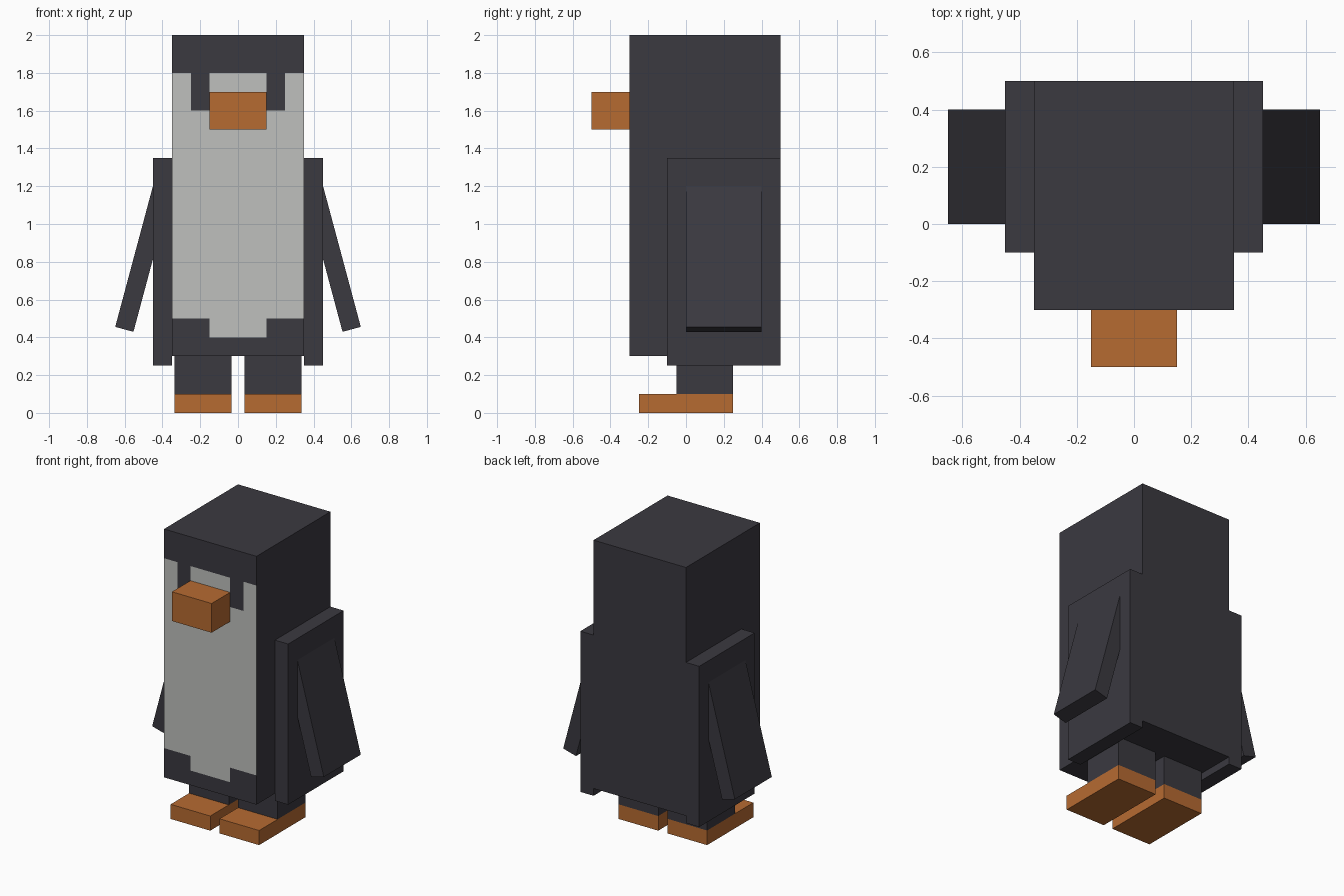
import bpy, bmesh, math
from mathutils import Vector, Matrix

cube = bpy.data.objects.get("Cube")
if cube:
    bpy.data.objects.remove(cube, do_unlink=True)


def material(name, color):
    mat = bpy.data.materials.new(name)
    mat.use_nodes = True
    mat.diffuse_color = (*color, 1)
    mat.node_tree.nodes["Principled BSDF"].inputs["Base Color"].default_value = (*color, 1)
    return mat


charcoal = material("charcoal", (0.043, 0.041, 0.051))
pale = material("pale grey", (0.52, 0.53, 0.51))
orange = material("orange", (0.47, 0.145, 0.031))


def box_mesh(low, high):
    low, high = Vector(low), Vector(high)
    bm = bmesh.new()
    bmesh.ops.create_cube(bm, size=1)
    bmesh.ops.scale(bm, vec=high - low, verts=bm.verts)
    bmesh.ops.translate(bm, vec=(low + high) / 2, verts=bm.verts)
    return bm


def finish(name, bm, *mats):
    mesh = bpy.data.meshes.new(name)
    bm.to_mesh(mesh)
    bm.free()
    for mat in mats:
        mesh.materials.append(mat)
    obj = bpy.data.objects.new(name, mesh)
    bpy.context.collection.objects.link(obj)
    return obj


def box(name, low, high, mat):
    return finish(name, box_mesh(low, high), mat)


def is_pale(x, z):
    """Belly and face patch, with eye columns and a stepped lower edge."""
    if 0.15 < x < 0.25 and z > 1.6:
        return False
    return (0.4 if x < 0.15 else 0.5) < z < 1.8


# Body, with the front cut into cells for the belly and face pattern
bm = box_mesh((-0.35, -0.3, 0.3), (0.35, 0.5, 2))
cuts = [((x, 0, 0), (1, 0, 0)) for x in (-0.25, -0.15, 0.15, 0.25)]
cuts += [((0, 0, z), (0, 0, 1)) for z in (0.4, 0.5, 1.6, 1.8)]
for point, normal in cuts:
    bmesh.ops.bisect_plane(bm, geom=bm.verts[:] + bm.edges[:] + bm.faces[:],
                           plane_co=point, plane_no=normal)
bm.normal_update()
for face in bm.faces:
    center = face.calc_center_median()
    face.material_index = int(face.normal.y < -0.9 and is_pale(abs(center.x), center.z))
finish("body", bm, charcoal, pale)

# Beak
box("beak", (-0.15, -0.5, 1.5), (0.15, -0.3, 1.7), orange)

# Paired parts
for side, s in (("left", 1), ("right", -1)):
    def paired(name, x0, x1, y0, y1, z0, z1, mat):
        xs = sorted((s * x0, s * x1))
        return box(side + "_" + name, (xs[0], y0, z0), (xs[1], y1, z1), mat)

    paired("flank", 0.35, 0.45, -0.1, 0.5, 0.25, 1.35, charcoal)
    paired("leg", 0.035, 0.335, -0.05, 0.25, 0.1, 0.3, charcoal)
    paired("foot", 0.035, 0.335, -0.25, 0.25, 0, 0.1, orange)

    # Flipper hangs from its top outer corner and swings outward
    flipper = paired("flipper", -0.1, 0, 0, 0.4, -0.8, 0, charcoal)
    flipper.data.transform(Matrix.Translation((s * 0.443, 0, 1.228))
                           @ Matrix.Rotation(-s * math.radians(15), 4, "Y"))
